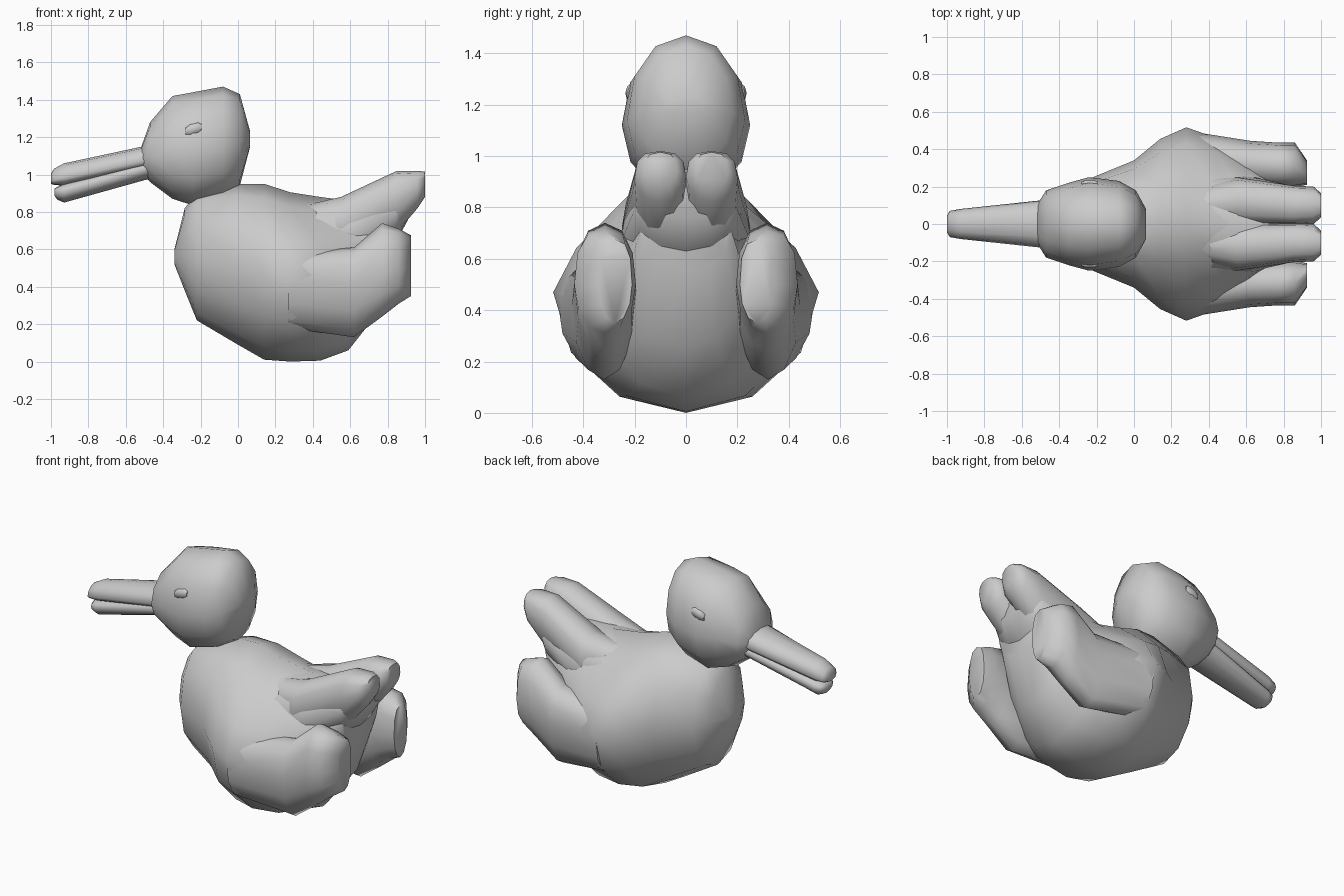
import bpy, bmesh
from math import sin, cos, pi, radians


def power(v, p):
    return (1 if v >= 0 else -1) * abs(v) ** (2 / p) if abs(v) > 1e-6 else 0


def finish(obj, mirror):
    if mirror:
        obj.modifiers.new("mirror", "MIRROR").use_axis = (False, True, False)
    bpy.ops.object.select_all(action="DESELECT")
    obj.select_set(True)
    bpy.context.view_layer.objects.active = obj
    bpy.ops.object.shade_smooth_by_angle(angle=radians(65))


def loft(name, sections, n=12, mirror=False):
    """Skin rings along x; section = x, y centre, half width, z low, z widest, z high, roundness of upper half."""
    bm = bmesh.new()
    rings = []
    for x, yc, w, z0, zw, z1, p in sections:
        ring = []
        for i in range(n):
            a = 2 * pi * i / n
            c, s = cos(a), sin(a)
            q = p if s > 0 else 2
            if abs(s) < 1e-6:
                y, z = c * w, 0
            else:
                y = power(c, q) * w
                z = power(s, q) * ((z1 - zw) if s > 0 else (zw - z0))
            ring.append(bm.verts.new((x, yc + y, zw + z)))
        rings.append(ring)
    for a, b in zip(rings, rings[1:]):
        for i in range(n):
            j = (i + 1) % n
            bm.faces.new((a[i], a[j], b[j], b[i]))
    bm.faces.new(rings[0])
    bm.faces.new(rings[-1])
    bmesh.ops.recalc_face_normals(bm, faces=bm.faces)
    mesh = bpy.data.meshes.new(name)
    bm.to_mesh(mesh)
    bm.free()
    obj = bpy.data.objects.new(name, mesh)
    bpy.context.collection.objects.link(obj)
    finish(obj, mirror)
    return obj


# Body with full belly, narrow chest and rear rising into the tail
loft("body", [
    (-0.34, 0, 0.06, 0.52, 0.56, 0.60, 2),
    (-0.285, 0, 0.17, 0.38, 0.56, 0.82, 2),
    (-0.22, 0, 0.25, 0.22, 0.55, 0.90, 2.2),
    (0.00, 0, 0.34, 0.09, 0.52, 0.95, 2),
    (0.14, 0, 0.455, 0.01, 0.48, 0.95, 1.65),
    (0.28, 0, 0.517, 0.00, 0.47, 0.905, 1.5),
    (0.44, 0, 0.46, 0.005, 0.46, 0.88, 1.5),
    (0.59, 0, 0.35, 0.06, 0.46, 0.86, 1.7),
    (0.74, 0, 0.23, 0.25, 0.54, 0.86, 2),
    (0.84, 0, 0.18, 0.55, 0.70, 0.85, 2)])

# Head
loft("head", [
    (-0.52, 0, 0.10, 1.02, 1.08, 1.14, 2),
    (-0.47, 0, 0.18, 0.96, 1.10, 1.28, 2),
    (-0.35, 0, 0.22, 0.87, 1.12, 1.42, 2.1),
    (-0.24, 0, 0.25, 0.835, 1.12, 1.44, 2.1),
    (-0.08, 0, 0.23, 0.88, 1.14, 1.47, 2.1),
    (0.01, 0, 0.18, 0.94, 1.17, 1.43, 2.1),
    (0.065, 0, 0.08, 1.15, 1.19, 1.23, 2)])

# Beak halves
loft("upper_beak", [
    (-0.40, 0, 0.13, 1.05, 1.09, 1.175, 2.2),
    (-0.51, 0, 0.125, 1.025, 1.07, 1.15, 2.2),
    (-0.93, 0, 0.08, 0.94, 0.98, 1.06, 2.2),
    (-0.985, 0, 0.07, 0.945, 0.97, 1.03, 2),
    (-1.00, 0, 0.045, 0.95, 0.97, 1.005, 2)])
loft("lower_beak", [
    (-0.40, 0, 0.13, 0.99, 1.06, 1.10, 2.6),
    (-0.50, 0, 0.12, 0.97, 1.03, 1.07, 2.6),
    (-0.93, 0, 0.075, 0.85, 0.91, 0.95, 2.6),
    (-0.965, 0, 0.065, 0.865, 0.91, 0.935, 2),
    (-0.98, 0, 0.04, 0.885, 0.905, 0.925, 2)])

# Wing pair, flowing out of the widest part of the flanks
loft("wings", [
    (0.27, 0.36, 0.14, 0.18, 0.44, 0.58, 2),
    (0.62, 0.32, 0.125, 0.13, 0.42, 0.61, 2.2),
    (0.77, 0.315, 0.12, 0.24, 0.48, 0.74, 2.3),
    (0.86, 0.315, 0.12, 0.31, 0.50, 0.71, 2.6),
    (0.925, 0.275, 0.065, 0.35, 0.50, 0.675, 2.6)], mirror=True)

# Tail: broad base out of the back, split into two lobes at the end
loft("tail_base", [
    (0.30, 0, 0.27, 0.52, 0.66, 0.86, 2),
    (0.60, 0, 0.26, 0.48, 0.65, 0.875, 2.6),
    (0.84, 0, 0.205, 0.63, 0.78, 0.89, 2.6),
    (0.91, 0, 0.15, 0.76, 0.82, 0.88, 2.4)])
loft("tail_lobes", [
    (0.33, 0.10, 0.10, 0.60, 0.72, 0.83, 2),
    (0.55, 0.12, 0.13, 0.58, 0.72, 0.88, 2.4),
    (0.85, 0.10, 0.105, 0.69, 0.87, 1.02, 2.6),
    (0.96, 0.10, 0.10, 0.82, 0.92, 1.02, 2.6),
    (1.00, 0.10, 0.065, 0.88, 0.94, 1.015, 2.6)], mirror=True)

# Eyes, small beads on both sides of the head
loft("eyes", [
    (-0.28, 0.215, 0.012, 1.21, 1.23, 1.25, 2),
    (-0.255, 0.215, 0.02, 1.205, 1.24, 1.27, 2),
    (-0.215, 0.215, 0.02, 1.215, 1.25, 1.28, 2),
    (-0.195, 0.215, 0.012, 1.235, 1.25, 1.27, 2)], n=8, mirror=True)
